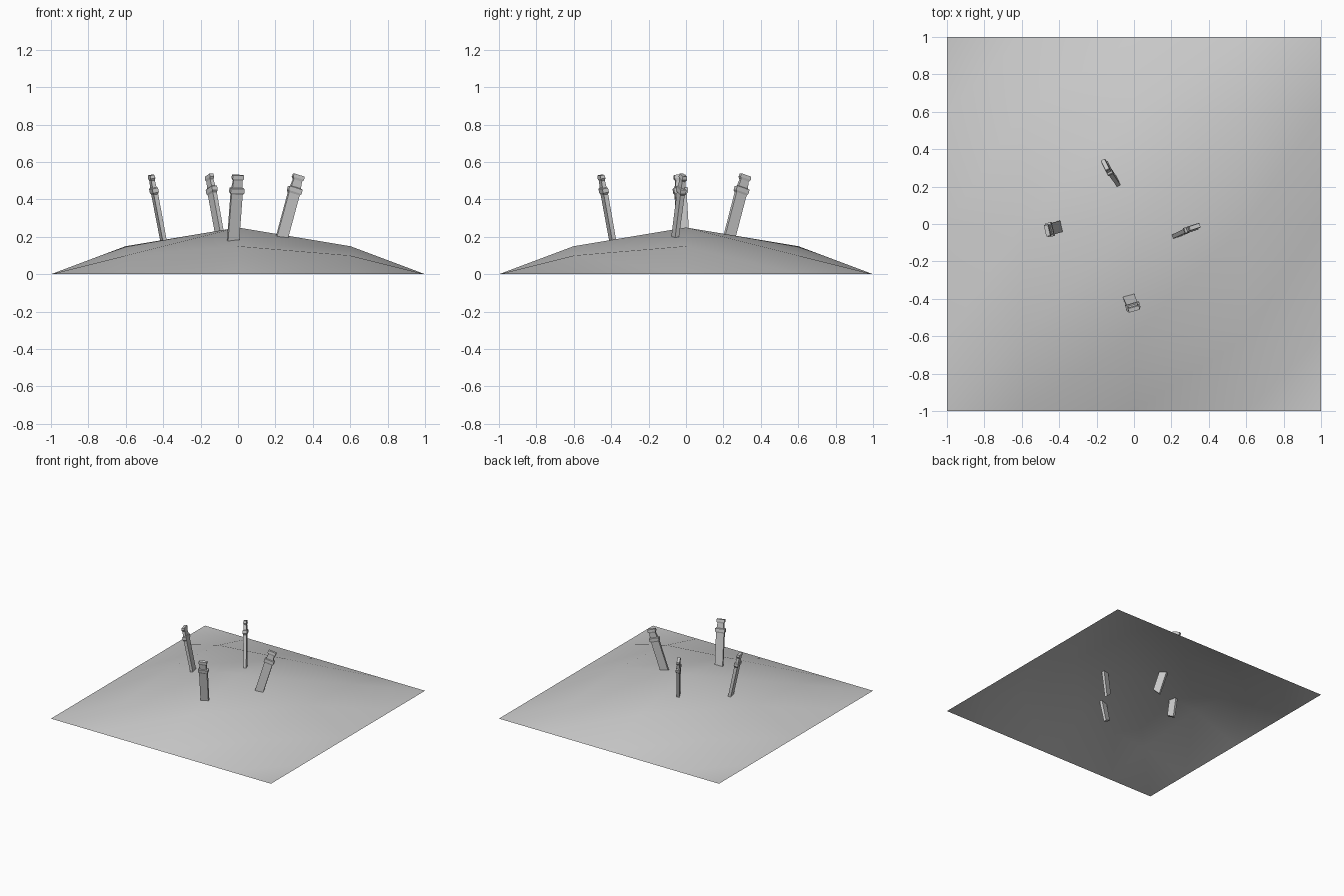
import bpy, bmesh, math
from mathutils import Vector

cube = bpy.data.objects.get("Cube")
if cube:
    bpy.data.objects.remove(cube, do_unlink=True)


def material(name, value):
    m = bpy.data.materials.new(name)
    m.use_nodes = True
    colour = (value, value, value, 1)
    m.diffuse_color = colour
    m.node_tree.nodes["Principled BSDF"].inputs["Base Color"].default_value = colour
    return m


grey = material("plain grey", 0.6)


def finish(bm, name):
    mesh = bpy.data.meshes.new(name)
    bm.to_mesh(mesh)
    bm.free()
    mesh.materials.append(grey)
    obj = bpy.data.objects.new(name, mesh)
    bpy.context.collection.objects.link(obj)
    return obj


# Open, smooth mound: a coarse height grid with its border on the ground
def height(x, y):
    far, near = max(abs(x), abs(y)), min(abs(x), abs(y))
    if far == 1:
        return 0
    if far == 0:
        return 0.25
    return 0.15 if near == 0 else 0.1


steps = [-1, -0.6, 0, 0.6, 1]
bm = bmesh.new()
grid = [[bm.verts.new((x, y, height(x, y))) for x in steps] for y in steps]
for j in range(len(steps) - 1):
    for i in range(len(steps) - 1):
        a, b = grid[j][i], grid[j][i + 1]
        c, d = grid[j + 1][i + 1], grid[j + 1][i]
        bm.faces.new((a, b, c))
        bm.faces.new((a, c, d))
for f in bm.faces:
    f.smooth = True
finish(bm, "mound")

# Blade profile from pommel to tip: distance down, half width, half thickness
PROFILE = [
    (0.0, 0.030, 0.011), (0.018, 0.032, 0.013), (0.030, 0.024, 0.010),
    (0.068, 0.028, 0.011), (0.072, 0.038, 0.016), (0.095, 0.038, 0.016),
    (0.105, 0.031, 0.012), (0.52, 0.031, 0.010),
]


def blade(name, top, slope, yaw):
    axis = Vector((slope[0], slope[1], 1)).normalized()
    wide = Vector((math.cos(math.radians(yaw)), math.sin(math.radians(yaw)), 0))
    wide = (wide - axis * wide.dot(axis)).normalized()
    thick = axis.cross(wide)
    origin = Vector((top[0], top[1], 0.53))
    bm = bmesh.new()
    rings = []
    for down, w, t in PROFILE:
        # The buried end is cut at a slant
        slant = 0.015 if down > 0.5 else 0
        rings.append([
            bm.verts.new(origin - axis * (down + slant * sx) + wide * w * sx + thick * t * sy)
            for sx, sy in ((-1, -1), (1, -1), (1, 1), (-1, 1))])
    for r, s in zip(rings, rings[1:]):
        for k in range(4):
            n = (k + 1) % 4
            bm.faces.new((r[k], r[n], s[n], s[k]))
    bm.faces.new(rings[0])
    bm.faces.new(rings[-1])
    bmesh.ops.recalc_face_normals(bm, faces=bm.faces)
    return finish(bm, name)


# Four blades stuck in the mound, leaning outwards
blade("left_blade", (0.325, -0.015), (0.27, 0.13), 19)
blade("back_blade", (-0.155, 0.318), (-0.18, 0.26), 117)
blade("right_blade", (-0.465, -0.035), (-0.19, -0.06), 103)
blade("front_blade", (0.0, -0.455), (0.075, -0.18), 16)
